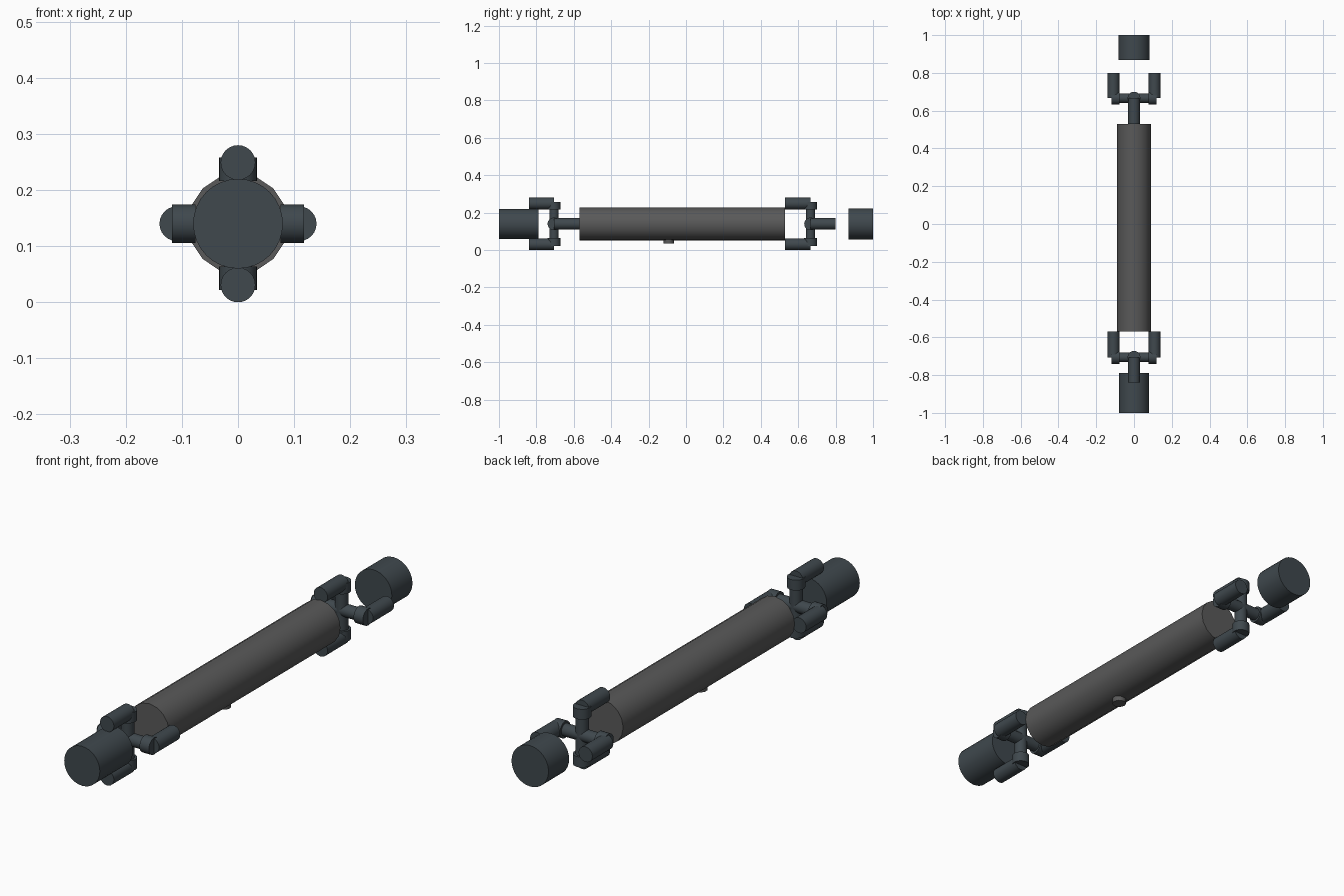
import bpy, math
from mathutils import Vector

if "Cube" in bpy.data.objects:
    bpy.data.objects.remove(bpy.data.objects["Cube"])

Z = 0.14  # height of the shaft axis


def material(name, color):
    m = bpy.data.materials.new(name)
    m.diffuse_color = (*color, 1)
    m.use_nodes = True
    m.node_tree.nodes["Principled BSDF"].inputs["Base Color"].default_value = m.diffuse_color
    return m


TUBE = material("tube_grey", (0.1, 0.1, 0.1))
STEEL = material("dark_steel", (0.05, 0.065, 0.075))


def rod(name, a, b, radius, sides=24, mat=STEEL):
    """Capped cylinder from point a to point b."""
    a, b = Vector(a), Vector(b)
    d = b - a
    bpy.ops.mesh.primitive_cylinder_add(
        vertices=sides, radius=radius, depth=d.length, location=(a + b) / 2,
        rotation=d.to_track_quat('Z', 'Y').to_euler())
    ob = bpy.context.object
    ob.name = name
    ob.data.materials.append(mat)
    bpy.ops.object.shade_smooth_by_angle(angle=math.radians(35))
    return ob


def joint(name, y, z_arm_end, x_arm_end):
    """Cross with bearing caps, and two pairs of yoke arms."""
    for axis, u, arm_end in (("side", Vector((1, 0, 0)), x_arm_end),
                             ("upright", Vector((0, 0, 1)), z_arm_end)):
        c = Vector((0, y, Z))
        rod(f"{name}_{axis}_cross_pin", c - u * 0.1, c + u * 0.1, 0.025)
        for s, tag in ((-1, "a"), (1, "b")):
            rod(f"{name}_{axis}_bearing_cap_{tag}",
                c + u * s * 0.076, c + u * s * 0.118, 0.034)
            p = c + u * s * 0.109
            rod(f"{name}_{axis}_yoke_arm_{tag}", p,
                (p.x, arm_end, p.z), 0.031)


# Main tube with its balance weight
rod("shaft_tube", (0, -0.57, Z), (0, 0.53, Z), 0.089, 16, TUBE)
rod("balance_weight", (0, -0.092, 0.034), (0, -0.092, 0.07), 0.027, 16, TUBE)

# End couplings
rod("front_coupling", (0, -1, Z), (0, -0.788, Z), 0.08, 32)
rod("rear_coupling", (0, 0.868, Z), (0, 1, Z), 0.083, 32)

# Universal joints
joint("front_joint", -0.706, -0.84, -0.57)
joint("rear_joint", 0.666, 0.53, 0.80)
